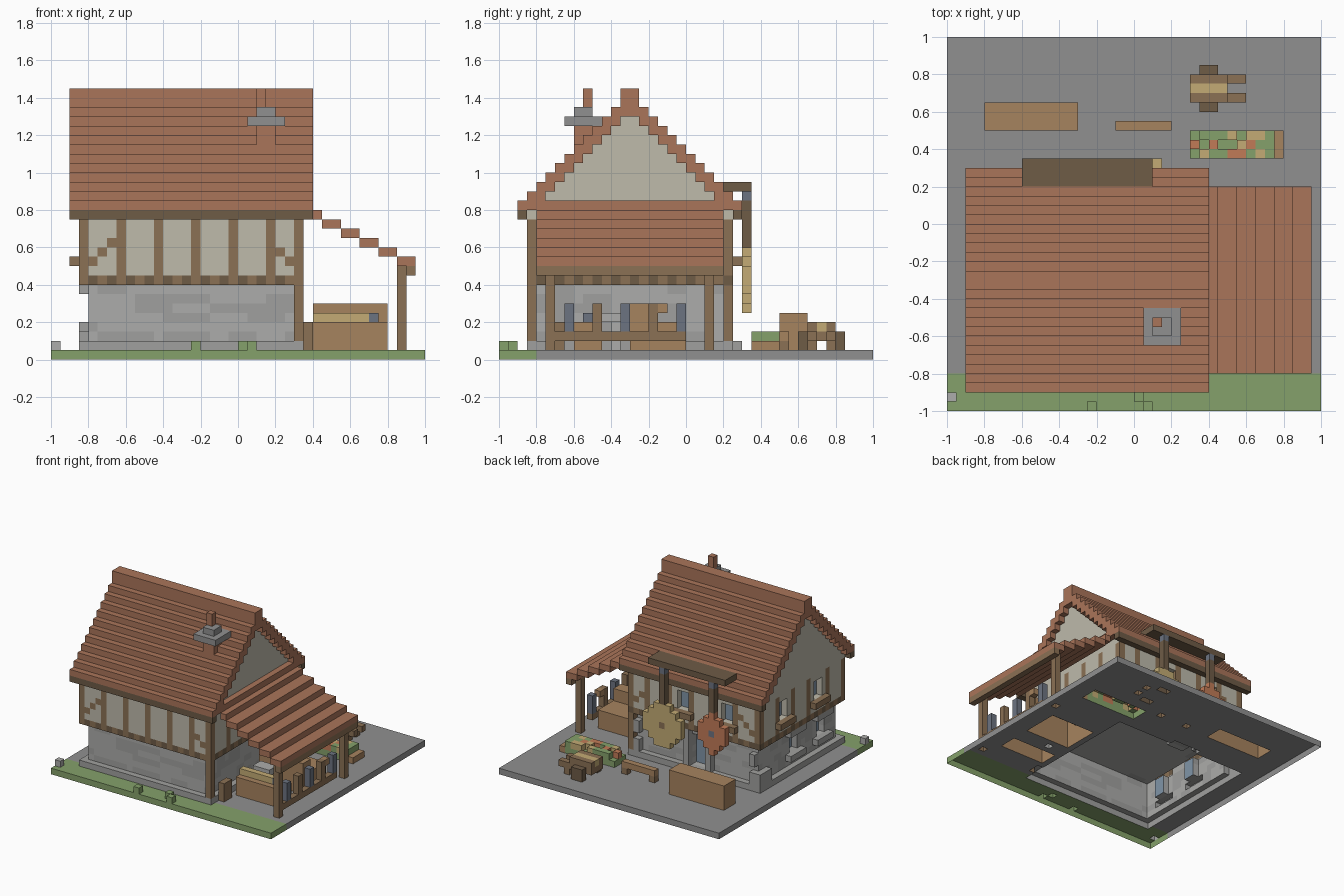
import bpy, bmesh, random
from mathutils import Vector

if "Cube" in bpy.data.objects:
    bpy.data.objects.remove(bpy.data.objects["Cube"])

random.seed(4)
U = 0.05                      # block size
V = {}                        # block grid: (i, j, k) -> (part, colour)
COL = dict(roof='A8745A', plaster='BDB9AA', stone='ABABA9', stone2='9F9F9D', paving='8F8F8F',
           timber='8A7055', dark='6E5C48', grass='84A06A', slate='6C7380', straw='C2AA74',
           red='C07A58', tan='A5825F', glass='7F93A6')


def rng(a, b):
    return range(round(a / U), round(b / U))


def box(part, col, x0, x1, y0, y1, z0, z1):
    for i in rng(x0, x1):
        for j in rng(y0, y1):
            for k in rng(z0, z1):
                if part:
                    V[i, j, k] = (part, col)
                else:
                    V.pop((i, j, k), None)


def clear(*b):
    box(None, None, *b)


# Ground
box('ground', 'paving', -1, 1, -0.8, 1, 0, 0.05)
box('ground', 'grass', -1, 1, -1, -0.8, 0, 0.05)
for x, y, c in ((-0.25, -1, 'grass'), (0, -0.95, 'grass'), (0.05, -1, 'grass'), (-1, -0.95, 'stone')):
    box('tuft', c, x, x + U, y, y + U, 0.05, 0.1)

# Stone ground floor
box('foundation', 'stone2', -0.85, 0.35, -0.85, 0.25, 0.05, 0.1)
box('stone_walls', 'stone', -0.8, 0.3, -0.8, 0.2, 0.05, 0.4)
for _ in range(45):
    x, y, z = random.randint(-16, 3) * U, random.choice((-0.8, 0.15)), random.randint(2, 7) * U
    box('stone_walls', 'stone2', x, x + 0.15, y, y + U, z, z + U)
    y, x = random.randint(-16, 1) * U, random.choice((-0.8, 0.25))
    box('stone_walls', 'stone2', x, x + U, y, y + 0.1, z, z + U)

# Upper storey: plaster box, hollow inside
box('upper_walls', 'plaster', -0.85, 0.35, -0.85, 0.25, 0.4, 0.75)
clear(-0.8, 0.3, -0.8, 0.2, 0.4, 0.75)

# Timber frame: joist ends, posts and braces
for i in range(24):
    c = ('timber', 'dark')[i % 2]
    for y in (-0.85, 0.2):
        box('joists', c, -0.85 + i * U, -0.8 + i * U, y, y + U, 0.4, 0.45)
for i in range(22):
    c = ('timber', 'dark')[i % 2]
    for x in (-0.85, 0.3):
        box('joists', c, x, x + U, -0.85 + i * U, -0.8 + i * U, 0.4, 0.45)
for x in (-0.85, -0.65, -0.45, -0.25, -0.05, 0.15, 0.3):
    for y in (-0.85, 0.2):
        box('timber_posts', 'timber', x, x + U, y, y + U, 0.45, 0.75)
for y in (-0.65, -0.4, -0.2, 0.0):
    for x in (-0.85, 0.3):
        box('timber_posts', 'timber', x, x + U, y, y + U, 0.45, 0.75)
for n in range(3):
    z = 0.5 + n * U
    for y in (-0.85, 0.2):
        box('braces', 'timber', -0.8 + n * U, -0.75 + n * U, y, y + U, z, z + U)
        box('braces', 'timber', 0.25 - n * U, 0.3 - n * U, y, y + U, z, z + U)
box('corner_post', 'timber', 0.3, 0.35, -0.85, -0.8, 0.1, 0.4)
box('corner_post', 'timber', 0.3, 0.35, 0.2, 0.25, 0.1, 0.4)
box('wall_step', 'timber', 0.35, 0.4, -0.75, -0.65, 0.05, 0.2)

# Upper windows with sills: back wall and left wall
for x in (-0.6, -0.2):
    clear(x, x + 0.1, 0.2, 0.25, 0.55, 0.7)
    box('window', 'glass', x, x + 0.1, 0.15, 0.2, 0.55, 0.7)
    box('window_sill', 'timber', x - U, x + 0.15, 0.25, 0.3, 0.5, 0.55)
for y in (-0.1, -0.55):
    clear(-0.85, -0.8, y, y + 0.1, 0.55, 0.7)
    box('window', 'glass', -0.8, -0.75, y, y + 0.1, 0.55, 0.7)
    box('window_sill', 'timber', -0.9, -0.85, y - U, y + 0.15, 0.5, 0.55)

# Ground floor openings with stone trim
for y in (-0.3, -0.65):
    clear(-0.8, -0.75, y, y + 0.1, 0.2, 0.35)
    box('window', 'glass', -0.75, -0.7, y, y + 0.1, 0.2, 0.35)
    box('stone_trim', 'stone2', -0.85, -0.8, y - U, y + 0.15, 0.15, 0.2)
    box('stone_trim', 'stone2', -0.85, -0.8, y - U, y + 0.15, 0.35, 0.4)
clear(-0.35, -0.2, 0.15, 0.2, 0.1, 0.35)
box('door', 'glass', -0.35, -0.2, 0.1, 0.15, 0.1, 0.35)
for x in (-0.4, -0.2):
    box('stone_trim', 'stone2', x, x + U, 0.2, 0.25, 0.1, 0.4)
for x in (-0.8, 0.25):
    for z in (0.1, 0.25):
        box('quoins', 'stone2', x, x + U, 0.2, 0.25, z, z + 0.1)
box('quoins', 'stone2', -0.85, -0.8, 0.1, 0.25, 0.1, 0.2)
box('door_step', 'stone2', -0.4, -0.15, 0.25, 0.3, 0.05, 0.1)

# Stepped gable roof and gable walls
for i in range(12):
    for y in (-0.9 + i * U, 0.25 - i * U):
        z = 0.75 + i * U
        box('gable_walls', 'plaster', -0.85, 0.35, y, y + U, 0.75, z)
        box('main_roof', 'roof', -0.9, 0.4, y, y + U, z, z + 0.1)
        if i == 0:
            box('eaves', 'dark', -0.9, 0.4, y, y + U, z, z + U)
box('ridge', 'roof', -0.9, 0.4, -0.35, -0.25, 1.35, 1.45)

# Chimney
box('chimney', 'roof', 0.1, 0.2, -0.6, -0.5, 1.1, 1.25)
box('chimney_cap', 'paving', 0.05, 0.25, -0.65, -0.45, 1.25, 1.3)
box('chimney_cap', 'paving', 0.1, 0.2, -0.6, -0.5, 1.3, 1.35)
box('chimney_pot', 'roof', 0.1, 0.15, -0.55, -0.5, 1.35, 1.45)

# Lean-to: stepped roof, beam, posts, rail
box('lean_to_roof', 'roof', 0.35, 0.4, -0.8, 0.2, 0.8, 0.85)
box('lean_to_roof', 'roof', 0.4, 0.45, -0.8, 0.2, 0.75, 0.8)
for n in range(5):
    x, z = 0.45 + n * 0.1, 0.7 - n * U
    box('lean_to_roof', 'roof', x, x + 0.1, -0.8, 0.2, z, z + U)
box('lean_to_beam', 'timber', 0.9, 0.95, -0.8, 0.2, 0.45, 0.5)
for y in (-0.75, 0.1):
    box('lean_to_post', 'timber', 0.85, 0.9, y, y + U, 0.05, 0.5)
box('tool_rail', 'timber', 0.85, 0.9, -0.7, 0, 0.1, 0.15)
for n in range(5):
    y = -0.65 + n * 0.15
    box('rack_tools', ('slate', 'timber')[n % 2], 0.85, 0.9, y, y + U, 0.15, 0.3)
box('rack_tools', 'tan', 0.85, 0.9, -0.15, -0.1, 0.25, 0.3)

# Workbench and counter under the lean-to
box('workbench', 'tan', 0.4, 0.8, -0.6, -0.45, 0.05, 0.2)
box('workbench_goods', 'straw', 0.4, 0.7, -0.55, -0.5, 0.2, 0.25)
box('workbench_goods', 'slate', 0.7, 0.75, -0.55, -0.5, 0.2, 0.25)
box('anvil', 'stone', 0.45, 0.6, -0.45, -0.35, 0.2, 0.25)
box('anvil', 'stone', 0.5, 0.55, -0.4, -0.35, 0.05, 0.2)
box('counter', 'tan', 0.4, 0.8, -0.3, 0, 0.05, 0.2)
box('counter', 'tan', 0.4, 0.8, -0.3, -0.2, 0.2, 0.3)

# Hanging signs on the back under a canopy
box('sign_canopy', 'dark', -0.6, 0.1, 0.2, 0.35, 0.9, 0.95)


def sign(part, col, hub, cx, cz, rx, rz):
    for i in range(-rx, rx + 1):
        for k in range(-rz, rz + 1):
            if (i / (rx + 0.3)) ** 2 + (k / (rz + 0.3)) ** 2 <= 1:
                x, z = cx + i * U, cz + k * U
                box(part, hub if i == k == 0 else col, x, x + U, 0.3, 0.35, z, z + U)
    top = cz + (rz + 1) * U
    box('sign_hanger', 'dark', cx, cx + U, 0.3, 0.35, top, 0.85)
    box('sign_hanger', 'slate', cx, cx + U, 0.3, 0.35, 0.85, 0.9)


sign('round_sign', 'straw', 'timber', -0.05, 0.4, 3, 3)
sign('oval_sign', 'red', 'slate', -0.5, 0.45, 2, 3)

# Yard: crate, bench, flower bed, handcart
box('crate', 'tan', -0.8, -0.3, 0.5, 0.65, 0.05, 0.25)
box('bench', 'tan', -0.1, 0.2, 0.5, 0.55, 0.1, 0.15)
for x in (-0.1, 0.15):
    box('bench', 'timber', x, x + U, 0.5, 0.55, 0.05, 0.1)
box('flower_bed', 'tan', 0.3, 0.8, 0.35, 0.5, 0.05, 0.1)
box('flower_bed', 'grass', 0.3, 0.75, 0.35, 0.5, 0.05, 0.1)
for i in rng(0.3, 0.75):
    for j in rng(0.35, 0.5):
        if random.random() < 0.65:
            V[i, j, 2] = ('flowers', random.choice(('grass', 'grass', 'red', 'straw')))
box('cart', 'timber', 0.3, 0.5, 0.65, 0.8, 0.1, 0.2)
clear(0.3, 0.5, 0.7, 0.75, 0.15, 0.2)
box('cart_load', 'straw', 0.3, 0.5, 0.7, 0.75, 0.15, 0.2)
for y in (0.6, 0.8):
    box('cart_wheel', 'dark', 0.35, 0.45, y, y + U, 0.05, 0.15)
for y in (0.65, 0.75):
    box('cart_handle', 'timber', 0.5, 0.6, y, y + U, 0.1, 0.15)
    box('cart_handle', 'timber', 0.5, 0.55, y, y + U, 0.05, 0.1)

# Materials
mats = {}
for name, h in COL.items():
    m = mats[name] = bpy.data.materials.new(name)
    m.diffuse_color = [(int(h[n:n + 2], 16) / 255) ** 2.2 for n in (0, 2, 4)] + [1]
    m.use_nodes = True
    m.node_tree.nodes["Principled BSDF"].inputs["Base Color"].default_value = m.diffuse_color

# Mesh each part: only the outside block faces, open underneath like a shell
DIRS = [Vector(d) for d in ((1, 0, 0), (-1, 0, 0), (0, 1, 0), (0, -1, 0), (0, 0, 1), (0, 0, -1))]
for part in sorted({p for p, c in V.values()}):
    bm, verts, slots = bmesh.new(), {}, []
    for (i, j, k), (p, c) in V.items():
        if p != part:
            continue
        if c not in slots:
            slots.append(c)
        for d in DIRS:
            if (i + d.x, j + d.y, k + d.z) in V or k + d.z < 0:
                continue
            a = Vector((d.y, d.z, d.x))
            b = d.cross(a)
            mid = Vector((i + 0.5, j + 0.5, k + 0.5)) + d / 2
            quad = []
            for s, t in ((-1, -1), (1, -1), (1, 1), (-1, 1)):
                q = mid + a * s / 2 + b * t / 2
                key = (round(q.x), round(q.y), round(q.z))
                if key not in verts:
                    verts[key] = bm.verts.new(Vector(key) * U)
                quad.append(verts[key])
            bm.faces.new(quad).material_index = slots.index(c)
    me = bpy.data.meshes.new(part)
    bm.to_mesh(me)
    bm.free()
    for c in slots:
        me.materials.append(mats[c])
    bpy.context.collection.objects.link(bpy.data.objects.new(part, me))
